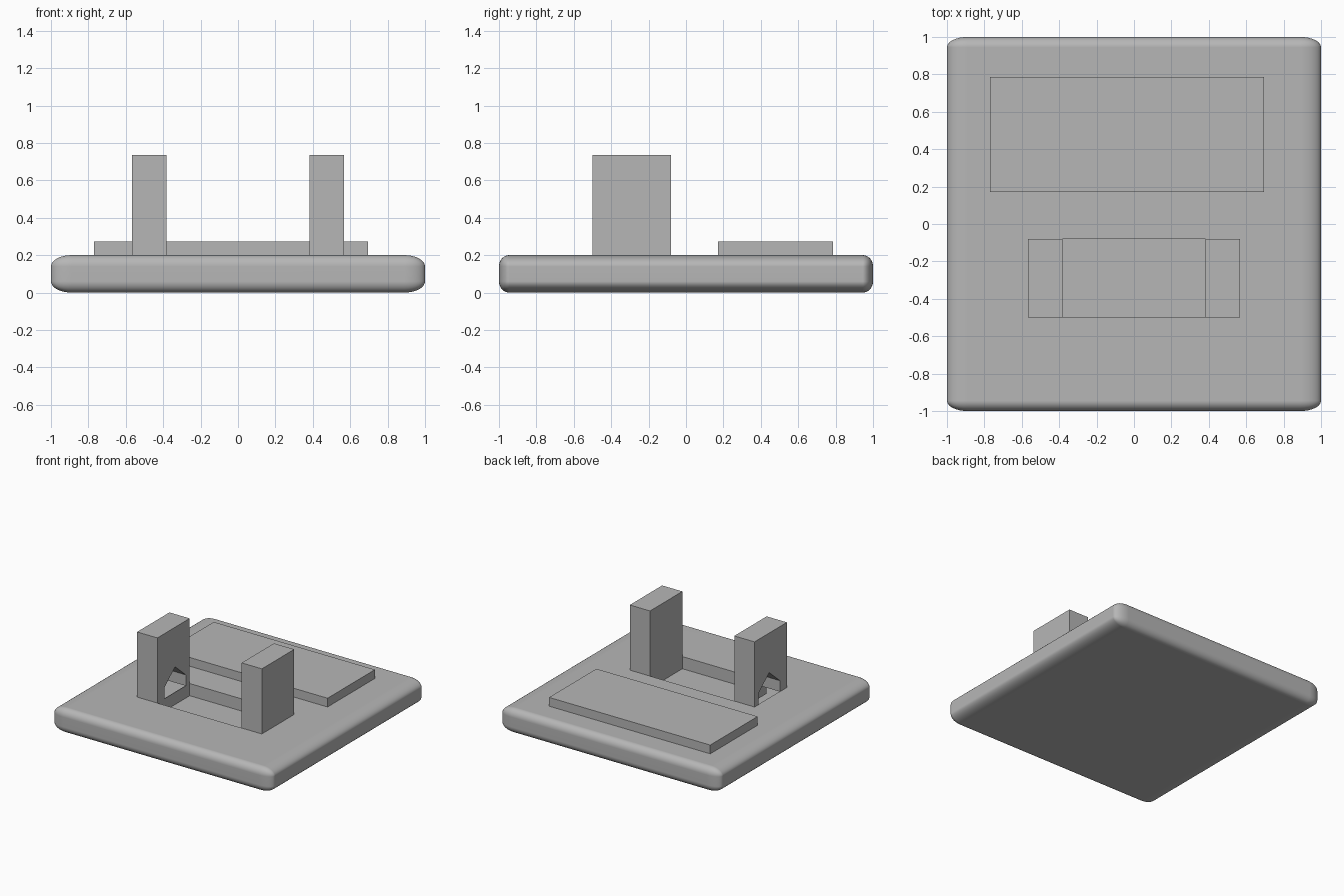
import bpy, bmesh, math
from mathutils import Vector

old = bpy.data.objects.get("Cube")
if old:
    bpy.data.objects.remove(old, do_unlink=True)

# Single plain grey
grey = bpy.data.materials.new("grey")
grey.use_nodes = True
colour = (0.47, 0.47, 0.47, 1)
grey.diffuse_color = colour
grey.node_tree.nodes["Principled BSDF"].inputs["Base Color"].default_value = colour


def add_object(name, bm):
    bmesh.ops.recalc_face_normals(bm, faces=bm.faces)
    mesh = bpy.data.meshes.new(name)
    bm.to_mesh(mesh)
    bm.free()
    mesh.materials.append(grey)
    obj = bpy.data.objects.new(name, mesh)
    bpy.context.collection.objects.link(obj)
    return obj


def box(name, low, high):
    bm = bmesh.new()
    bmesh.ops.create_cube(bm, size=1)
    low, high = Vector(low), Vector(high)
    bmesh.ops.scale(bm, vec=high - low, verts=bm.verts)
    bmesh.ops.translate(bm, vec=(low + high) / 2, verts=bm.verts)
    return add_object(name, bm)


def extrude_x(name, profile, x0, x1):
    bm = bmesh.new()
    face = bm.faces.new([bm.verts.new((x0, y, z)) for y, z in profile])
    new = bmesh.ops.extrude_face_region(bm, geom=[face])["geom"]
    moved = [v for v in new if isinstance(v, bmesh.types.BMVert)]
    bmesh.ops.translate(bm, vec=(x1 - x0, 0, 0), verts=moved)
    return add_object(name, bm)


def apply_modifiers(obj):
    graph = bpy.context.evaluated_depsgraph_get()
    mesh = bpy.data.meshes.new_from_object(obj.evaluated_get(graph))
    obj.modifiers.clear()
    obj.data = mesh


def cut(obj, cutter):
    mod = obj.modifiers.new("cut", "BOOLEAN")
    mod.operation = "DIFFERENCE"
    mod.solver = "EXACT"
    mod.object = cutter
    apply_modifiers(obj)
    bpy.data.objects.remove(cutter, do_unlink=True)


# Main dimensions
TOP, POST_TOP = 0.2, 0.735
FRONT, BACK = -0.5, -0.08
INNER, OUTER = 0.383, 0.567
ARCH_FRONT, ARCH_BACK = -0.41, -0.13

# Base slab, rounded differently along each axis
radius = Vector((0.11, 0.055, 0.06))
bm = bmesh.new()
bmesh.ops.create_cube(bm, size=1)
bmesh.ops.scale(bm, vec=(2 / radius.x, 2 / radius.y, TOP / radius.z), verts=bm.verts)
bmesh.ops.bevel(bm, geom=bm.edges[:], offset=1, segments=8, profile=0.5, affect="EDGES")
bmesh.ops.scale(bm, vec=radius, verts=bm.verts)
bmesh.ops.translate(bm, vec=(0, 0, TOP / 2), verts=bm.verts)
base = add_object("base_slab", bm)

# Pocket between the posts, and the opening under the arch
cut(base, box("pocket_cutter", (-INNER, FRONT, 0.1), (INNER, BACK, 0.4)))
cut(base, box("opening_cutter", (-OUTER + 0.003, ARCH_FRONT, 0.15),
              (-INNER - 0.005, ARCH_BACK, 0.4)))

# Leave the opening under the arch without walls or floor
bm = bmesh.new()
bm.from_mesh(base.data)
inside = []
for f in bm.faces:
    c = f.calc_center_median()
    if (-OUTER - 0.001 < c.x < -INNER - 0.002 and 0.14 < c.z < TOP - 0.001
            and ARCH_FRONT - 0.001 < c.y < ARCH_BACK + 0.001):
        inside.append(f)
bmesh.ops.delete(bm, geom=inside, context="FACES")
bm.to_mesh(base.data)
bm.free()

bpy.ops.object.select_all(action="DESELECT")
base.select_set(True)
bpy.context.view_layer.objects.active = base
bpy.ops.object.shade_smooth_by_angle(angle=math.radians(35))
weighted = base.modifiers.new("clean_shading", "WEIGHTED_NORMAL")
weighted.keep_sharp = True

# Raised plate at the back
box("back_plate", (-0.77, 0.17, TOP), (0.695, 0.785, 0.272))

# Solid left post
box("left_post", (INNER, FRONT, TOP), (OUTER, BACK, POST_TOP))

# Right post with a pointed arch through it
extrude_x("right_arch_post", [
    (FRONT, TOP), (FRONT, POST_TOP), (BACK, POST_TOP), (BACK, TOP),
    (ARCH_BACK, TOP), (ARCH_BACK, 0.29), ((ARCH_FRONT + ARCH_BACK) / 2, 0.41),
    (ARCH_FRONT, 0.29), (ARCH_FRONT, TOP)], -OUTER, -INNER)
